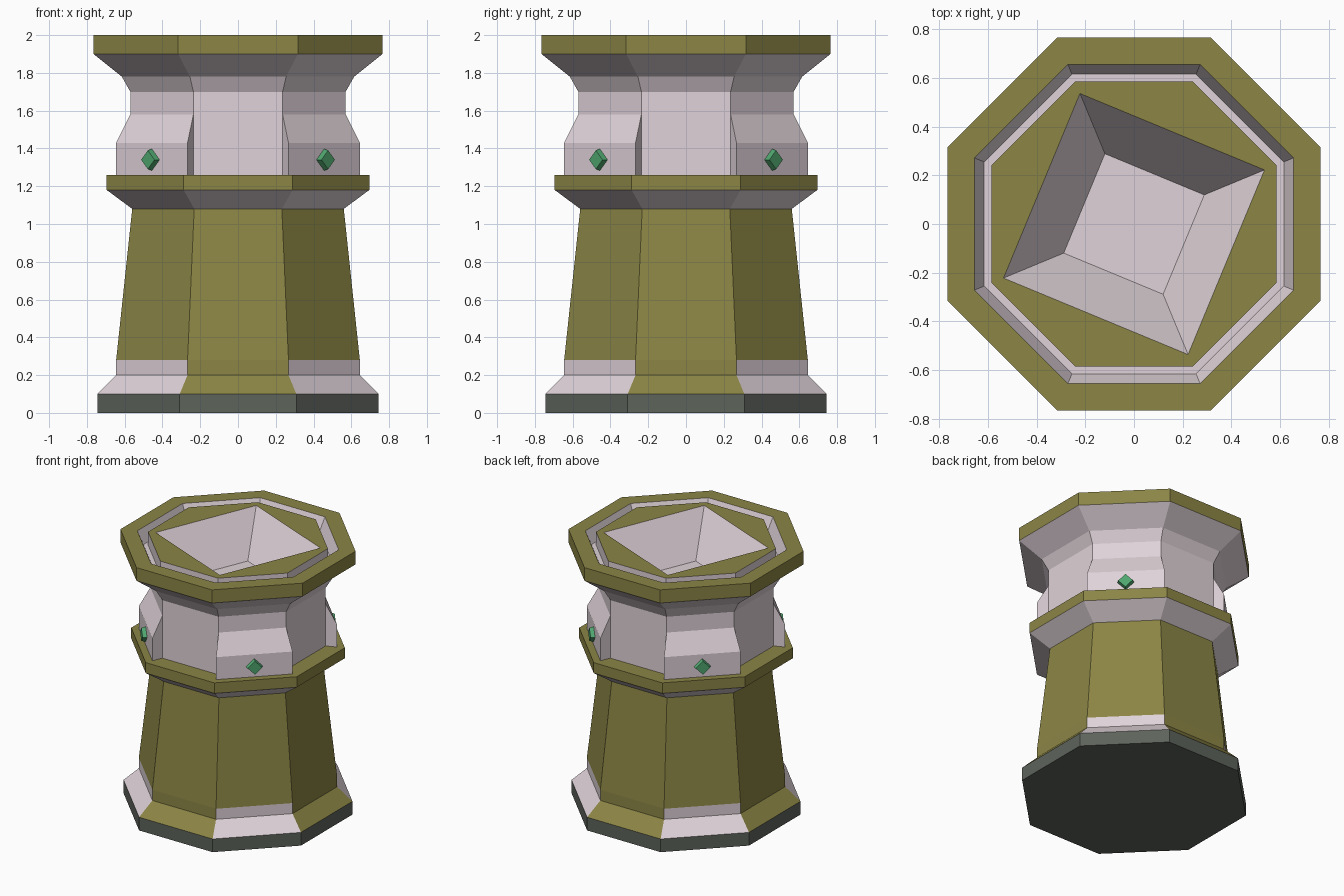
import bpy, bmesh
from math import cos, sin, pi, radians
from mathutils import Matrix

if "Cube" in bpy.data.objects:
    bpy.data.objects.remove(bpy.data.objects["Cube"])


def material(name, rgb):
    m = bpy.data.materials.new(name)
    m.diffuse_color = (*rgb, 1)
    m.use_nodes = True
    m.node_tree.nodes["Principled BSDF"].inputs["Base Color"].default_value = m.diffuse_color
    return m


OLIVE = material("olive", (0.26, 0.235, 0.06))
PALE = material("pale_stone", (0.74, 0.65, 0.69))
DARK = material("dark_stone", (0.11, 0.125, 0.105))
GREEN = material("green_gem", (0.08, 0.38, 0.16))


def corner(a, z, i):
    """Corner i of an octagon whose flats lie at distance a."""
    r, t = a / cos(pi / 8), pi / 8 + i * pi / 4
    return (r * cos(t), r * sin(t), z)


def finish(bm, name, mats):
    me = bpy.data.meshes.new(name)
    bm.to_mesh(me)
    bm.free()
    for m in mats:
        me.materials.append(m)
    ob = bpy.data.objects.new(name, me)
    bpy.context.collection.objects.link(ob)
    return ob


def loft(bm, profile, pick=lambda band, side: 0):
    """Octagonal skin through (flat distance, z) points; pick gives the material slot."""
    rings = [[bm.verts.new(corner(a, z, i)) for i in range(8)] for a, z in profile]
    for b, (lo, hi) in enumerate(zip(rings, rings[1:])):
        for i in range(8):
            j = (i + 1) % 8
            bm.faces.new((lo[i], lo[j], hi[j], hi[i])).material_index = pick(b, i)
    return rings


def solid(name, profile, mats, pick=lambda band, side: 0):
    bm = bmesh.new()
    rings = loft(bm, profile, pick)
    bm.faces.new(rings[0][::-1])
    bm.faces.new(rings[-1])
    return finish(bm, name, mats)


# Foot slab
solid("foot_slab", [(0.745, 0), (0.745, 0.1)], [DARK])

# Tapered shaft: the diagonal sides have pale skirts (even sides are diagonal)
solid("shaft", [(0.745, 0.1), (0.645, 0.2), (0.645, 0.28), (0.56, 1.08)], [OLIVE, PALE],
      lambda b, i: 1 if b < 2 and i % 2 == 0 else 0)

# Collar: pale underside, olive band and top
solid("collar", [(0.56, 1.08), (0.695, 1.18), (0.695, 1.26)], [OLIVE, PALE],
      lambda b, i: 1 if b == 0 else 0)

# Neck
solid("neck", [(0.57, 1.26), (0.57, 1.7)], [PALE])

# Flared head with rim, groove and inner plate
bm = bmesh.new()
rings = loft(bm, [(0.57, 1.7), (0.615, 1.78), (0.765, 1.9), (0.765, 2.0), (0.655, 2.0),
                  (0.615, 1.9), (0.585, 1.9), (0.585, 2.0)],
             lambda b, i: 1 if b in (2, 3) else 0)
bm.faces.new(rings[0][::-1])
# Four-sided pit sunk into the plate
edge = rings[-1]
square = [bm.verts.new((0.58 * cos(pi / 8 + k * pi / 2), 0.58 * sin(pi / 8 + k * pi / 2), 2.0))
          for k in range(4)]
apex = bm.verts.new((0, 0, 1.35))
for k in range(4):
    n = (k + 1) % 4
    bm.faces.new((edge[2 * k], edge[2 * k + 1], edge[(2 * k + 2) % 8],
                  square[n], square[k])).material_index = 1
    bm.faces.new((square[k], square[n], apex))
finish(bm, "head", [PALE, OLIVE])

for k in range(4):
    # Buttress on each diagonal side of the neck
    bm = bmesh.new()
    prof = [(0.5, 1.26), (0.645, 1.26), (0.645, 1.43), (0.57, 1.58), (0.5, 1.58)]
    s, e = [[bm.verts.new(corner(a, z, 2 * k + d)) for a, z in prof] for d in (0, 1)]
    bm.faces.new(s)
    bm.faces.new(e[::-1])
    for i in range(5):
        j = (i + 1) % 5
        bm.faces.new((s[i], e[i], e[j], s[j]))
    bmesh.ops.recalc_face_normals(bm, faces=bm.faces)
    finish(bm, f"buttress_{k + 1}", [PALE])

    # Diamond gem set on the buttress
    bm = bmesh.new()
    bmesh.ops.create_cone(bm, cap_ends=True, segments=4, radius1=0.06, radius2=0.05, depth=0.04)
    gem = finish(bm, f"gem_{k + 1}", [GREEN])
    t = radians(45 + 90 * k)
    gem.data.transform(Matrix.Translation((0.655 * cos(t), 0.655 * sin(t), 1.34))
                       @ Matrix.Rotation(t, 4, 'Z') @ Matrix.Rotation(pi / 2, 4, 'Y'))
